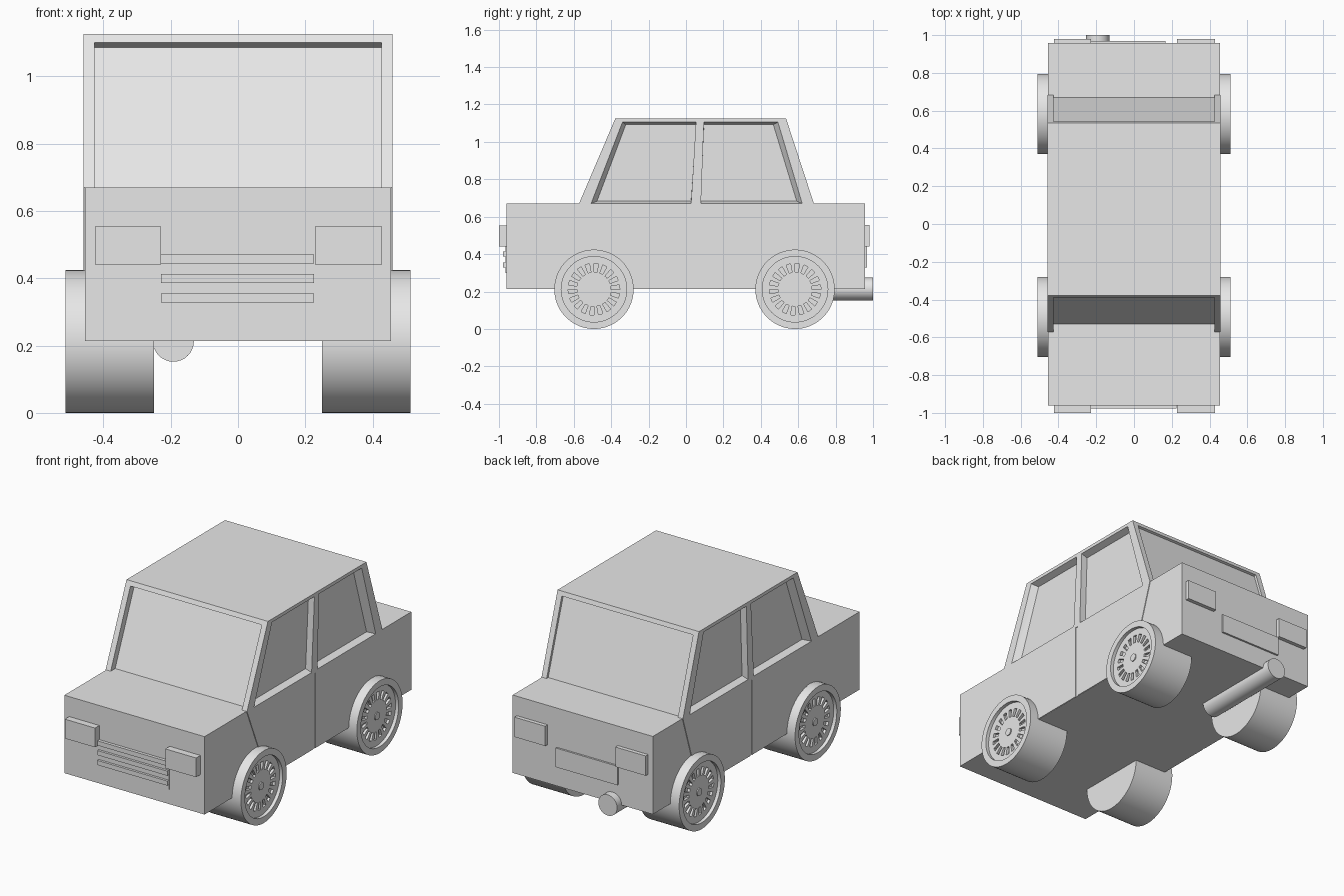
import bpy, bmesh, math
from mathutils import Vector, Matrix

if "Cube" in bpy.data.objects:
    bpy.data.objects.remove(bpy.data.objects["Cube"])

paint = bpy.data.materials.new("plain grey")
paint.diffuse_color = (0.8, 0.8, 0.8, 1)
paint.use_nodes = True
paint.node_tree.nodes["Principled BSDF"].inputs["Base Color"].default_value = paint.diffuse_color


def finish(name, bm, smooth=False):
    bmesh.ops.recalc_face_normals(bm, faces=bm.faces)
    mesh = bpy.data.meshes.new(name)
    bm.to_mesh(mesh)
    bm.free()
    mesh.materials.append(paint)
    ob = bpy.data.objects.new(name, mesh)
    bpy.context.collection.objects.link(ob)
    if smooth:
        bpy.ops.object.select_all(action='DESELECT')
        ob.select_set(True)
        bpy.context.view_layer.objects.active = ob
        bpy.ops.object.shade_smooth_by_angle(angle=math.radians(30))
    return ob


def hull(name, points):
    """Convex solid around a few points."""
    bm = bmesh.new()
    for p in points:
        bm.verts.new(p)
    bmesh.ops.convex_hull(bm, input=bm.verts)
    bmesh.ops.dissolve_limit(bm, angle_limit=0.01, verts=bm.verts, edges=bm.edges)
    return finish(name, bm)


def box(name, x0, x1, y0, y1, z0, z1):
    return hull(name, [(x, y, z) for x in (x0, x1) for y in (y0, y1) for z in (z0, z1)])


def cut(target, cutter):
    cutter.hide_render = True
    cutter.hide_set(True)
    cutter.display_type = 'WIRE'
    mod = target.modifiers.new(cutter.name, 'BOOLEAN')
    mod.operation = 'DIFFERENCE'
    mod.solver = 'EXACT'
    mod.object = cutter


# Lower body
box("body", -0.455, 0.455, -0.96, 0.957, 0.213, 0.67)

# Cabin and door panels: a six-sided profile slightly wider than the body
W = 0.459
profile = [(-0.378, 1.125), (0.535, 1.125), (0.684, 0.67),
           (0.535, 0.214), (-0.378, 0.214), (-0.572, 0.67)]
cabin = hull("cabin", [(x, y, z) for x in (-W, W) for y, z in profile])


# Front and rear glass, sunk square to the sloping frame
def screen(name, top, bottom, inward, depth):
    n = Vector(inward).normalized()
    pts = []
    for p in (top, bottom):
        for d in (-0.02, depth):
            q = Vector(p) + n * d
            pts += [(-0.426, q.x, q.y), (0.426, q.x, q.y)]
    cut(cabin, hull(name, pts))


screen("windscreen_cutter", (-0.389, 1.1), (-0.576, 0.66), (0.921, -0.389), 0.038)
screen("rear_window_cutter", (0.543, 1.1), (0.687, 0.66), (-0.95, -0.311), 0.014)

# Side windows with tapered reveals, and the groove between the doors
front_outer = [(-0.508, 0.67), (-0.34, 1.106), (0.053, 1.106), (0.027, 0.67)]
front_inner = [(-0.476, 0.683), (-0.322, 1.092), (0.053, 1.092), (0.027, 0.683)]
rear_outer = [(0.08, 0.67), (0.096, 1.106), (0.492, 1.106), (0.622, 0.67)]
rear_inner = [(0.08, 0.683), (0.096, 1.092), (0.467, 1.092), (0.592, 0.683)]
for side, s in (("right", 1), ("left", -1)):
    for part, outer, inner in (("front", front_outer, front_inner),
                               ("rear", rear_outer, rear_inner)):
        pts = [(s * (W + 0.001), y, z) for y, z in outer]
        pts += [(s * 0.42, y, z) for y, z in inner]
        cut(cabin, hull(f"{side}_{part}_window_cutter", pts))
    a, b = sorted((s * 0.45, s * 0.47))
    cut(cabin, box(f"{side}_door_gap_cutter", a, b, 0.042, 0.062, 0.2, 0.655))

# Head lights and tail lights
for side, x0, x1 in (("left", -0.424, -0.228), ("right", 0.228, 0.428)):
    box(side + "_head_light", x0, x1, -1.0, -0.95, 0.44, 0.553)
    box(side + "_tail_light", x0, x1, 0.95, 0.98, 0.44, 0.556)

# Grille: thin back plate with three bars
box("grille_plate", -0.228, 0.226, -0.964, -0.95, 0.298, 0.47)
for i, z in enumerate((0.443, 0.386, 0.328)):
    box(f"grille_bar_{i + 1}", -0.228, 0.226, -0.978, -0.95, z, z + 0.027)

# Rear number plate (blank)
box("rear_plate", -0.232, 0.168, 0.95, 0.968, 0.328, 0.44)

# Exhaust pipe
bm = bmesh.new()
bmesh.ops.create_cone(bm, cap_ends=True, segments=32, radius1=0.061, radius2=0.061, depth=0.56,
                      matrix=Matrix.Translation((-0.192, 0.72, 0.213)) @ Matrix.Rotation(math.pi / 2, 4, 'X'))
finish("exhaust_pipe", bm, True)


# Wheels: turned profile (radius, x) with a ring of sunk slots
def wheel(name, y):
    prof = [(0.212, 0.25), (0.212, 0.512), (0.175, 0.512), (0.175, 0.492),
            (0.138, 0.492), (0.092, 0.492), (0.022, 0.492), (0.022, 0.498)]
    n = 72
    bm = bmesh.new()
    rings = [[bm.verts.new((x, r * math.cos(2 * math.pi * i / n), r * math.sin(2 * math.pi * i / n)))
              for i in range(n)] for r, x in prof]
    slots = []
    for k in range(len(prof) - 1):
        for i in range(n):
            j = (i + 1) % n
            f = bm.faces.new((rings[k][i], rings[k][j], rings[k + 1][j], rings[k + 1][i]))
            if k == 4 and i % 4 < 2:
                slots.append(f)
    bm.faces.new(rings[0])
    bm.faces.new(rings[-1])
    bmesh.ops.recalc_face_normals(bm, faces=bm.faces)
    out = bmesh.ops.extrude_face_region(bm, geom=slots)["geom"]
    bmesh.ops.translate(bm, vec=(-0.015, 0, 0), verts=[v for v in out if isinstance(v, bmesh.types.BMVert)])
    bmesh.ops.delete(bm, geom=[f for f in slots if f.is_valid], context='FACES_ONLY')
    ob = finish(name, bm, True)
    ob.location = (0, y, 0.212)
    ob.modifiers.new("other side", 'MIRROR')


wheel("front_wheels", -0.492)
wheel("rear_wheels", 0.583)
